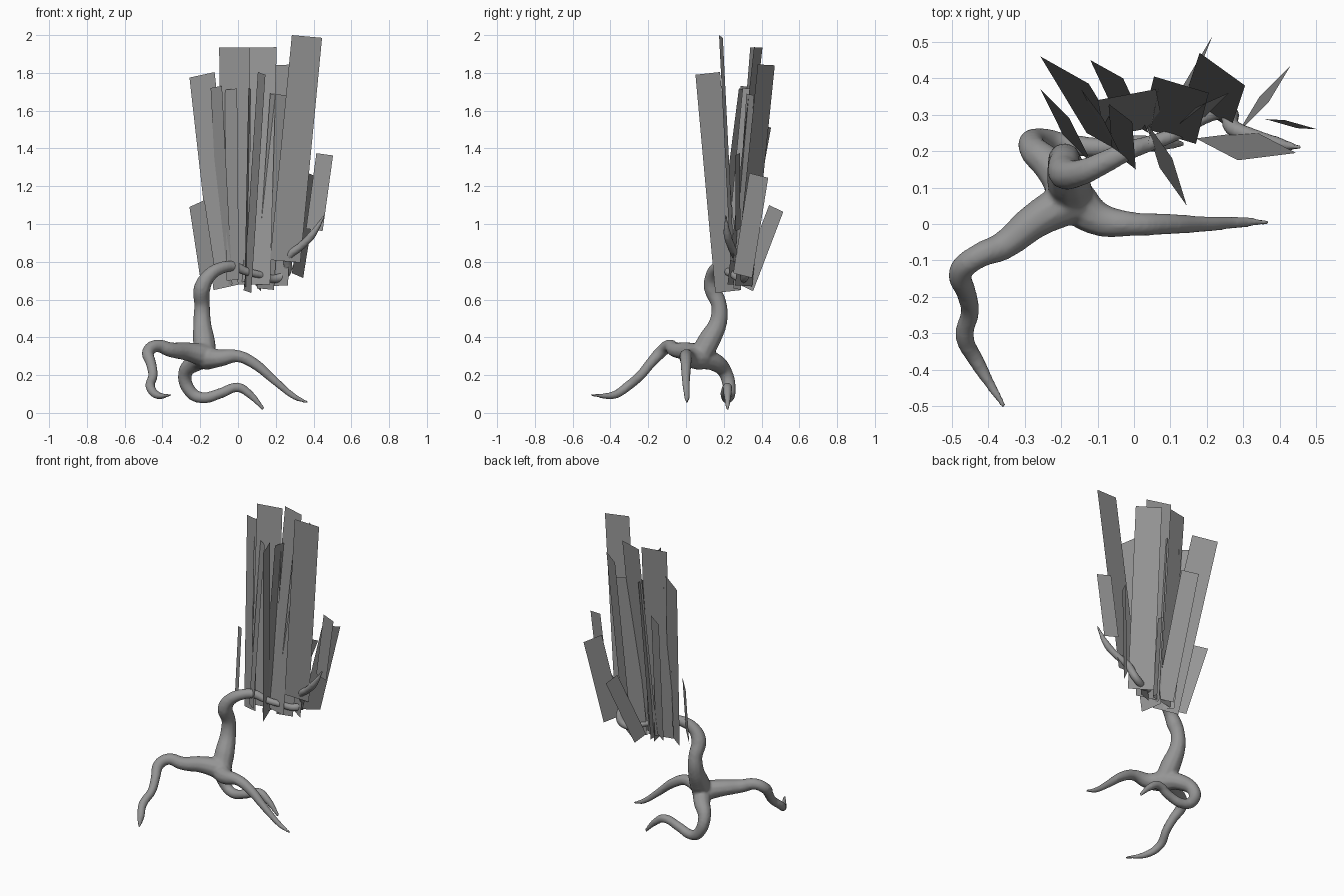
import bpy
from mathutils import Vector

cube = bpy.data.objects.get("Cube")
if cube:
    bpy.data.objects.remove(cube, do_unlink=True)


def make_material(name, colour):
    material = bpy.data.materials.new(name)
    material.use_nodes = True
    material.diffuse_color = colour
    material.node_tree.nodes["Principled BSDF"].inputs["Base Color"].default_value = colour
    return material


grey = make_material("plain grey", (0.3, 0.3, 0.3, 1))

# Wood: tapered limbs as (x, y, z, radius)
trunk_and_branch = [
    (-.17, .07, .29, .06), (-.18, .12, .38, .06), (-.19, .17, .48, .048),
    (-.19, .175, .57, .042), (-.19, .14, .66, .046), (-.15, .14, .73, .037),
    (-.08, .17, .77, .032), (-.02, .2, .775, .028), (.04, .22, .75, .023),
    (.12, .25, .73, .02), (.2, .3, .71, .024), (.255, .31, .74, .025),
    (.27, .265, .83, .024), (.33, .24, .88, .022), (.39, .22, .94, .022),
    (.46, .21, 1.05, .006)]
right_root = [
    (-.16, .07, .3, .065), (-.27, .01, .325, .05), (-.36, -.06, .335, .04),
    (-.43, -.09, .355, .034), (-.475, -.13, .325, .034), (-.46, -.19, .26, .028),
    (-.45, -.24, .2, .026), (-.465, -.31, .14, .026), (-.43, -.38, .095, .022),
    (-.355, -.505, .095, .007)]
left_root = [
    (-.17, .07, .29, .065), (-.1, .015, .29, .048), (0, 0, .3, .033),
    (.08, 0, .265, .03), (.2, 0, .165, .022), (.3, .005, .085, .016),
    (.37, .005, .055, .007)]
back_root = [
    (-.17, .07, .29, .06), (-.22, .15, .27, .05), (-.28, .21, .21, .038),
    (-.25, .23, .11, .034), (-.19, .22, .08, .03), (-.09, .21, .105, .028),
    (0, .22, .135, .026), (.06, .22, .1, .022), (.135, .22, .02, .01)]

curve = bpy.data.curves.new("gnarled_wood", "CURVE")
curve.dimensions = "3D"
curve.bevel_depth = 1
curve.bevel_resolution = 3
curve.resolution_u = 5
curve.use_fill_caps = True
for limb in (trunk_and_branch, right_root, left_root, back_root):
    spline = curve.splines.new("BEZIER")
    spline.bezier_points.add(len(limb) - 1)
    for point, (x, y, z, radius) in zip(spline.bezier_points, limb):
        point.co = (x, y, z)
        point.radius = radius
        point.handle_left_type = point.handle_right_type = "AUTO"
wood = bpy.data.objects.new("gnarled_wood", curve)
bpy.context.collection.objects.link(wood)
bpy.ops.object.select_all(action="DESELECT")
wood.select_set(True)
bpy.context.view_layer.objects.active = wood
bpy.ops.object.convert(target="MESH")
wood = bpy.context.object
wood.data.materials.clear()
wood.data.materials.append(grey)

# Fuse the limbs into one skin and soften the forks
remesh = wood.modifiers.new("fuse", "REMESH")
remesh.mode = "VOXEL"
remesh.voxel_size = 0.008
remesh.use_smooth_shade = True
soften = wood.modifiers.new("soften", "SMOOTH")
soften.factor = 0.5
soften.iterations = 6


# Foliage: flat rectangles from a lower corner, an upper corner and a width (x, y)
def add_blade(number, lower, upper, width):
    lower, upper = Vector(lower), Vector(upper)
    length = upper - lower
    across = Vector((*width, 0))
    across.z = -length.dot(across) / length.z
    mesh = bpy.data.meshes.new("leaf_blade")
    mesh.from_pydata([lower, lower + across, upper + across, upper], [], [range(4)])
    mesh.materials.append(grey)
    blade = bpy.data.objects.new(f"leaf_blade_{number}", mesh)
    bpy.context.collection.objects.link(blade)


tall_blades = [
    ((-.13, .25, .65), (-.257, .46, 1.775), (.133, -.075)),
    ((-.08, .24, .68), (-.1, .34, 1.935), (.16, .03)),
    ((.02, .265, .68), (.055, .405, 1.935), (.15, -.045)),
    ((.14, .35, .67), (.18, .47, 1.84), (.125, -.09)),
    ((.17, .235, .81), (.285, .175, 2), (.16, .02)),
    ((.1, .25, .66), (.17, .32, 1.69), (.09, .04)),
    ((.07, .155, .635), (.145, .05, 1.79), (-.04, .13)),
    ((-.06, .2, .7), (-.07, .33, 1.71), (.065, -.05)),
    ((-.09, .26, .67), (-.145, .37, 1.72), (.06, -.08)),
    ((.035, .2, .67), (.055, .3, 1.72), (.015, .09))]
short_blades = [
    ((-.195, .245, .68), (-.257, .37, 1.09), (.08, -.08)),
    ((-.05, .3, .68), (-.12, .45, 1.51), (.09, -.05)),
    ((.36, .288, .975), (.415, .285, 1.375), (.088, -.025)),
    ((.285, .25, .74), (.37, .335, 1.27), (.06, .1)),
    ((.09, .28, .68), (.185, .44, 1.1), (.03, .075))]
for number, blade in enumerate(tall_blades + short_blades, 1):
    add_blade(number, *blade)
